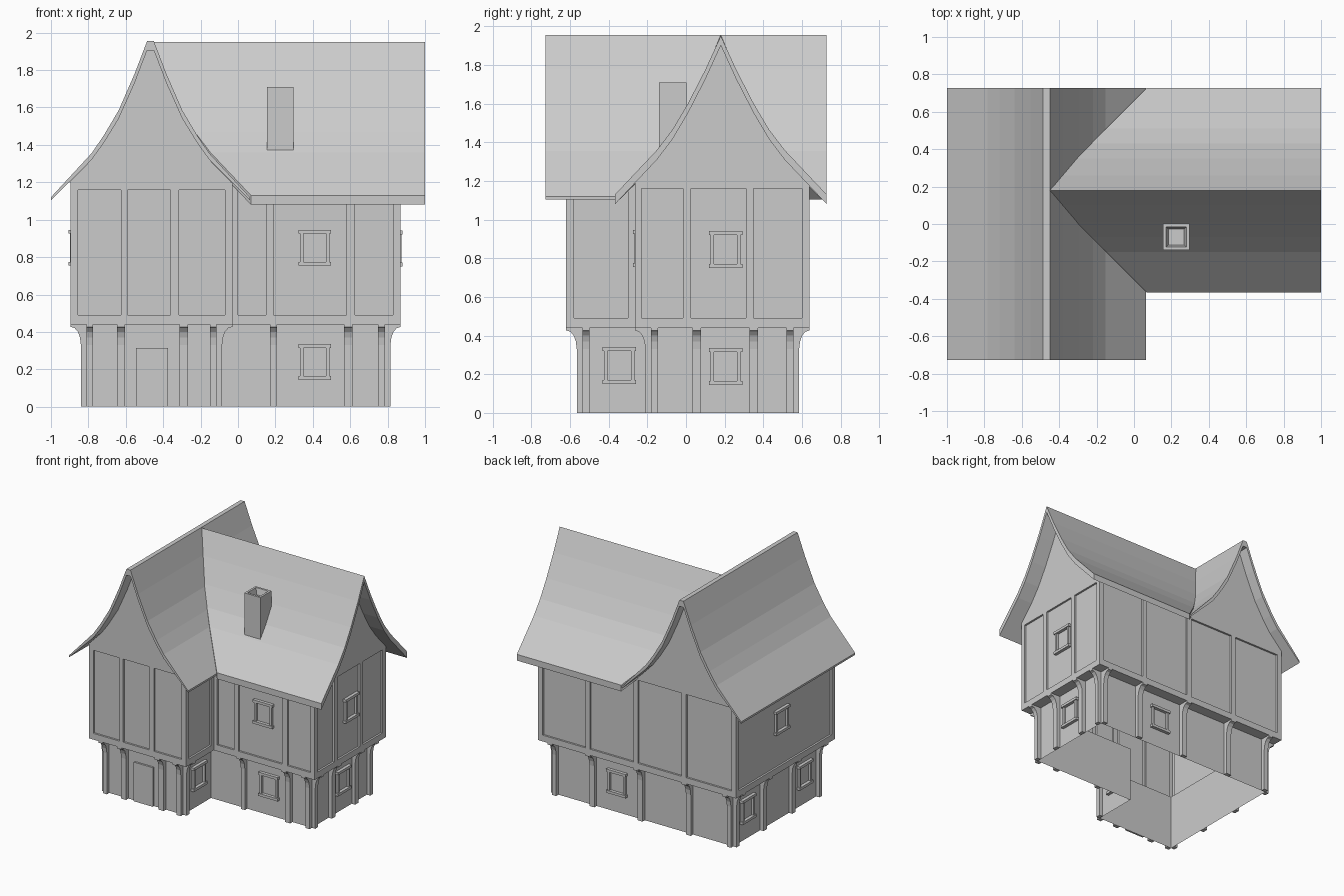
import bpy, bmesh

if "Cube" in bpy.data.objects:
    bpy.data.objects.remove(bpy.data.objects["Cube"])

# A wall is (axis it runs along, fixed coordinate, outward sign)
def P(wall, u, d, z):
    axis, c, s = wall
    return (u, c + s * d, z) if axis == 'x' else (c + s * d, u, z)

def finish(name, bm):
    bmesh.ops.remove_doubles(bm, verts=bm.verts, dist=0.0005)
    bmesh.ops.recalc_face_normals(bm, faces=bm.faces)
    me = bpy.data.meshes.new(name)
    bm.to_mesh(me)
    bm.free()
    ob = bpy.data.objects.new(name, me)
    bpy.context.collection.objects.link(ob)
    return ob

def face(bm, pts):
    return bm.faces.new([bm.verts.new(p) for p in pts])

def prism(bm, wall, profile, u0, u1):
    """Extrude a (depth, height) profile along the wall."""
    a = [bm.verts.new(P(wall, u0, d, z)) for d, z in profile]
    b = [bm.verts.new(P(wall, u1, d, z)) for d, z in profile]
    bm.faces.new(a)
    bm.faces.new(b[::-1])
    n = len(a)
    for i in range(n):
        j = (i + 1) % n
        bm.faces.new((a[i], b[i], b[j], a[j]))

def box(bm, wall, u0, u1, d0, d1, z0, z1):
    prism(bm, wall, [(d0, z0), (d1, z0), (d1, z1), (d0, z1)], u0, u1)

JETTY, Z1, Z2, INSET = 0.085, 0.44, 1.2, 0.015

# Lower storey walls
F1, R1, F2 = ('x', -0.535, -1), ('y', -0.115, 1), ('x', -0.18, -1)
R2, B, L = ('y', 0.785, 1), ('x', 0.555, 1), ('y', -0.81, -1)
low = [(-0.81, -0.535), (-0.115, -0.535), (-0.115, -0.18),
       (0.785, -0.18), (0.785, 0.555), (-0.81, 0.555)]
up = [(-0.895, -0.62), (-0.03, -0.62), (-0.03, -0.265),
      (0.87, -0.265), (0.87, 0.64), (-0.895, 0.64)]

# Ground floor shell and jetty underside
bm = bmesh.new()
for i in range(6):
    a, b, c, d = low[i], low[(i + 1) % 6], up[i], up[(i + 1) % 6]
    face(bm, [(*a, 0), (*b, 0), (*b, Z1), (*a, Z1)])
    face(bm, [(*a, Z1), (*b, Z1), (*d, Z1), (*c, Z1)])
finish("ground_floor", bm)

# Upper storey: framed walls with recessed panels
uppers = [
    (F1, -0.895, -0.03, [(-0.855, -0.625), (-0.59, -0.36), (-0.315, -0.07)]),
    (R1, -0.62, -0.265, [(-0.58, -0.30)]),
    (F2, -0.03, 0.87, [(0.0, 0.15), (0.19, 0.58), (0.625, 0.83)]),
    (R2, -0.265, 0.64, [(-0.23, -0.015), (0.025, 0.31), (0.35, 0.60)]),
    (B, -0.895, 0.87, [(-0.855, -0.45), (-0.41, -0.02), (0.02, 0.41), (0.45, 0.83)]),
    (L, -0.62, 0.64, [(-0.58, 0.60)]),
]
bm = bmesh.new()
ZS = [Z1, 0.49, 1.16, Z2]
for w, ua, ub, panels in uppers:
    us = sorted([ua, ub] + [u for p in panels for u in p])
    for i in range(len(us) - 1):
        for k in range(3):
            u0, u1, z0, z1 = us[i], us[i + 1], ZS[k], ZS[k + 1]
            ring = [(u0, z0), (u1, z0), (u1, z1), (u0, z1)]
            if k == 1 and i % 2 == 1:
                for j in range(4):
                    a, b = ring[j], ring[(j + 1) % 4]
                    face(bm, [P(w, u, JETTY - e, z) for (u, z), e in
                              ((a, 0), (b, 0), (b, INSET), (a, INSET))])
                face(bm, [P(w, u, JETTY - INSET, z) for u, z in ring])
            else:
                face(bm, [P(w, u, JETTY, z) for u, z in ring])
finish("upper_floor", bm)

# Posts with curved brackets carrying the jetty
bracket = [(0, 0), (0.03, 0), (0.03, 0.33), (0.035, 0.37), (0.046, 0.40),
           (0.063, 0.42), (0.085, 0.427), (0.085, Z1), (0, Z1)]
posts = [(F1, [-0.792, -0.625, -0.29, -0.133]), (R1, [-0.517]),
         (F2, [0.19, 0.59, 0.767]), (R2, [-0.162, 0.055, 0.35, 0.537]),
         (B, [-0.792, -0.43, 0.0, 0.43, 0.767]), (L, [-0.517, -0.175, 0.19, 0.537])]
bm = bmesh.new()
for w, us in posts:
    for u in us:
        h = 0.018 if u in (us[0], us[-1]) else 0.022
        prism(bm, w, bracket, u - h, u + h)
finish("bracket_posts", bm)

# Window frames: sill, lintel and two jambs
bm = bmesh.new()
pane = JETTY - INSET
for w, u, z, d in [(F2, 0.41, 0.24, 0), (F2, 0.41, 0.85, pane), (R2, 0.205, 0.24, 0),
                   (R2, 0.205, 0.845, pane), (R1, -0.345, 0.245, 0), (B, 0.22, 0.24, 0),
                   (L, 0.38, 0.24, 0), (L, -0.345, 0.24, 0), (L, 0.05, 0.85, pane)]:
    for s in (-1, 1):
        box(bm, w, u - 0.087, u + 0.087, d, d + 0.025, *sorted((z + s * 0.075, z + s * 0.096)))
        box(bm, w, *sorted((u + s * 0.06, u + s * 0.078)), d, d + 0.018, z - 0.075, z + 0.075)
finish("window_frames", bm)

# Door
bm = bmesh.new()
box(bm, F1, -0.545, -0.375, 0, 0.015, 0, 0.315)
finish("door", bm)

# Flared roofs: (distance from ridge, height, vertical thickness)
CX, CY = -0.468, 0.18
front_prof = [(0, 1.955, .05), (0.018, 1.955, .05), (0.085, 1.78, .05), (0.17, 1.585, .045),
              (0.25, 1.45, .04), (0.315, 1.355, .035), (0.532, 1.12, .015)]
side_prof = [(0, 1.95, .05), (0.08, 1.775, .05), (0.17, 1.60, .05), (0.25, 1.465, .05),
             (0.33, 1.36, .05), (0.547, 1.13, .05)]

def slope(bm, ridge, prof, start, end):
    rows = []
    for d, z, t in prof:
        a, b = start(d), end(d)
        rows.append([bm.verts.new(P(ridge, u, d, h)) for u, h in
                     ((a, z), (b, z), (b, z - t), (a, z - t))])
    for r, q in zip(rows, rows[1:]):
        for i in range(4):
            j = (i + 1) % 4
            bm.faces.new((r[i], r[j], q[j], q[i]))
    bm.faces.new(rows[-1])

Y0, Y1 = -0.727, 0.727
bm = bmesh.new()
slope(bm, ('y', CX, -1), front_prof, lambda d: Y0, lambda d: Y1)
slope(bm, ('y', CX, 1), front_prof, lambda d: Y0, lambda d: CY - d + 0.01 if d > 0.02 else CY)
slope(bm, ('y', CX, 1), front_prof, lambda d: min(CY + d - 0.01, Y1 - 0.01) if d > 0.02 else CY,
      lambda d: Y1)
finish("front_roof", bm)
bm = bmesh.new()
for s in (-1, 1):
    slope(bm, ('x', CY, s), side_prof, lambda d: CX + d - 0.01, lambda d: 1.0)
finish("side_roof", bm)

# Gable walls filling the roof ends
bm = bmesh.new()
for w, c, prof, half in [(F1, CX, front_prof[1:], 0.432), (B, CX, front_prof[1:], 0.432),
                         (R2, CY, side_prof, 0.455)]:
    side = [(d, z - t) for d, z, t in prof if d < half] + [(half, Z2)]
    pts = [(c - d, z) for d, z in side[::-1]] + [(c + d, z) for d, z in side if d > 0]
    face(bm, [P(w, u, JETTY, z) for u, z in pts])
finish("gables", bm)

# Chimney with a stepped hollow top
bm = bmesh.new()
rings = []
for h, z in [(0.071, 1.3), (0.071, 1.71), (0.054, 1.71), (0.042, 1.66)]:
    rings.append([bm.verts.new((0.226 + sx * h, -0.069 + sy * h, z))
                  for sx, sy in ((-1, -1), (1, -1), (1, 1), (-1, 1))])
for r, q in zip(rings, rings[1:]):
    for i in range(4):
        j = (i + 1) % 4
        bm.faces.new((r[i], r[j], q[j], q[i]))
bm.faces.new(rings[-1])
finish("chimney", bm)
